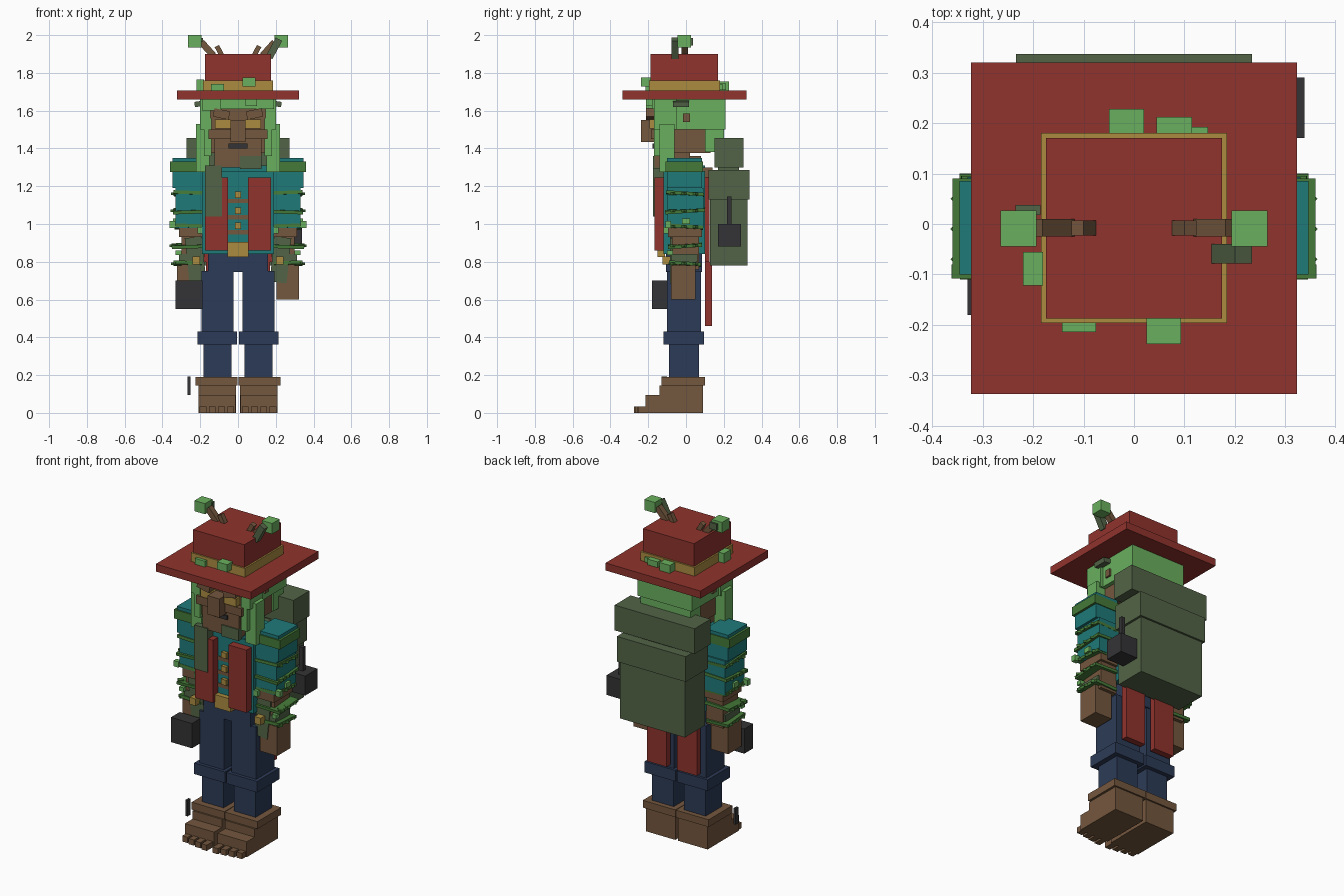
import bpy, bmesh, math
from mathutils import Matrix, Euler, Vector

def material(name, hexcode):
    m = bpy.data.materials.new(name)
    c = [int(hexcode[i:i + 2], 16) / 255 for i in (0, 2, 4)]
    lin = [v / 12.92 if v <= 0.04045 else ((v + 0.055) / 1.055) ** 2.4 for v in c]
    m.diffuse_color = (*lin, 1)
    return m

RED = material("red cloth", "90332D")
TEAL = material("teal cloth", "1F7A7A")
GREEN = material("light green", "6AB05E")
LEAF = material("leaf green", "457A38")
OLIVE = material("grey green", "536447")
BROWN = material("brown", "74573E")
GOLD = material("gold", "AB8C40")
NAVY = material("navy", "2C3B57")
DARK = material("charcoal", "343436")

def box(name, mat, x0, x1, y0, y1, z0, z1, rot=(0, 0, 0)):
    """Box from its limits, optionally turned about its own centre (degrees)."""
    bm = bmesh.new()
    bmesh.ops.create_cube(bm, size=1)
    me = bpy.data.meshes.new(name)
    bmesh.ops.scale(bm, vec=(abs(x1 - x0), y1 - y0, z1 - z0), verts=bm.verts)
    bm.to_mesh(me)
    bm.free()
    me.materials.append(mat)
    ob = bpy.data.objects.new(name, me)
    ob.location = ((x0 + x1) / 2, (y0 + y1) / 2, (z0 + z1) / 2)
    ob.rotation_euler = [math.radians(a) for a in rot]
    bpy.context.collection.objects.link(ob)
    return ob

def pair(name, mat, x0, x1, y0, y1, z0, z1, rot=(0, 0, 0)):
    """Mirrored left and right boxes, given for the +x side."""
    box(name + "_right", mat, x0, x1, y0, y1, z0, z1, rot)
    box(name + "_left", mat, -x1, -x0, y0, y1, z0, z1, (rot[0], -rot[1], -rot[2]))

# feet with toes
pair("foot", BROWN, .01, .21, -.14, .09, 0, .145)
pair("foot_front", BROWN, .012, .21, -.215, -.14, 0, .095)
pair("shoe_cuff", BROWN, .002, .224, -.13, .1, .145, .19)
for i in range(4):
    x = .02 + i * .049
    pair(f"toe_{i}", BROWN, x, x + .036, -.275 + i * .008, -.21, 0, .035)

# trousers
pair("shin", NAVY, .035, .183, -.09, .07, .19, .37)
pair("trouser_cuff", NAVY, .006, .214, -.12, .095, .362, .43)
pair("thigh", NAVY, .025, .193, -.1, .08, .43, .75)
box("hips", NAVY, -.16, .16, -.105, .085, .745, .85)

# torso, vest and coat tails
box("torso", TEAL, -.19, .19, -.12, .1, .84, 1.28)
box("collar", TEAL, -.16, .16, -.11, .1, 1.27, 1.31)
pair("vest_panel", RED, .052, .175, -.168, -.12, .86, 1.245)
pair("coat_tail", RED, .035, .17, .1, .138, .46, .8)
box("vest_back", RED, -.18, .18, .1, .125, .8, 1.25)
box("scarf", OLIVE, -.175, -.085, -.175, -.115, 1.04, 1.31)
box("belt_buckle", GOLD, -.055, .055, -.15, -.11, .825, .905)
for i, z in enumerate((1.155, 1.07, .99)):
    box(f"button_{i}", GOLD, -.017, .017, -.14, -.115, z - .017, z + .017)
    box(f"lacing_{i}", BROWN, -.052, .052, -.125, -.118, z - .045, z - .022)

# backpack with bedroll and pan
box("backpack", OLIVE, -.22, .22, .128, .325, .78, 1.14)
box("backpack_flap", OLIVE, -.234, .234, .12, .337, 1.13, 1.285)
box("bedroll", OLIVE, -.272, .272, .15, .305, 1.3, 1.455)
box("bedroll_strap", OLIVE, -.1, .1, .17, .28, 1.28, 1.31)
box("pan", DARK, .22, .338, .17, .29, .88, 1.0)
box("pan_handle", DARK, .265, .29, .216, .24, 1.0, 1.145)
pair("shoulder_strap", BROWN, .12, .17, .09, .14, 1.18, 1.3)

# arms
pair("upper_sleeve", TEAL, .19, .346, -.1, .085, 1.19, 1.35)
pair("shoulder_band", LEAF, .178, .36, -.108, .09, 1.275, 1.33)
pair("lower_sleeve", TEAL, .19, .33, -.098, .093, .98, 1.19)
pair("sleeve_cuff", BROWN, .175, .312, -.095, .085, .93, .982)
pair("forearm", BROWN, .185, .3, -.075, .07, .76, .94)
pair("forearm_patch", OLIVE, .18, .27, -.085, -.02, .69, .93, (0, 6, 0))
pair("wrist_wrap", OLIVE, .19, .312, -.08, .06, .8, .84)
pair("wrist_stud", GOLD, .2, .242, -.125, -.08, .785, .828)
pair("hand", BROWN, .205, .322, -.08, .05, .6, .78)

# leafy rings around the arms: slightly turned slabs
for i, (z, w, d) in enumerate(((1.16, .172, .2), (1.07, .178, .21), (.985, .16, .19),
                               (.885, .17, .18), (.79, .15, .17))):
    t = 4 if i % 2 else -4
    cx = .256 + .01 * (i > 2)
    pair(f"leaf_ring_{i}", LEAF, cx - w / 2, cx + w / 2, -d / 2 - .005, d / 2 - .005,
         z - .009, z + .009, (t, t / 2, 0))
    # pointed leaves sticking out at the side
    for k, y in enumerate((-.07, -.01, .05)):
        pair(f"ring_leaf_{i}_{k}", LEAF, cx + w / 2 - .026, cx + w / 2 + .006,
             y - .016, y + .016, z - .007, z + .007, (0, 0, 45))
pair("upper_bud", GREEN, .33, .362, -.108, -.08, .98, 1.015)
pair("middle_bud", GREEN, .315, .345, -.02, .02, 1.0, 1.03)
pair("inner_bud", GREEN, .185, .215, -.12, -.09, .95, .985)
pair("lower_bud", GREEN, .3, .33, -.1, -.07, .835, .86)

# lantern in the left hand and the small tool by the foot
box("lantern", DARK, -.33, -.187, -.18, -.095, .55, .702)
box("small_tool", DARK, -.267, -.252, -.13, -.1, .095, .192)

# head and face
box("neck", BROWN, -.1, .1, -.09, .08, 1.22, 1.36)
box("head", BROWN, -.16, .16, -.155, .13, 1.375, 1.65)
box("jaw", BROWN, -.125, .125, -.168, .02, 1.3, 1.5)
box("chin_moss", OLIVE, .01, .125, -.175, -.14, 1.29, 1.36)
box("nose", BROWN, -.04, .04, -.238, -.15, 1.435, 1.55)
box("mouth", DARK, -.05, .05, -.178, -.16, 1.4, 1.425)
pair("cheek", BROWN, .04, .155, -.185, -.14, 1.45, 1.5)
pair("eye", GOLD, .04, .122, -.192, -.15, 1.505, 1.553)
pair("brow", BROWN, .045, .13, -.212, -.15, 1.56, 1.605, (0, -12, 0))

# hair
box("hair_back", GREEN, -.185, .185, -.06, .208, 1.5, 1.665)
box("hair_back_lower", GREEN, -.17, .17, .1, .2, 1.38, 1.51)
box("fringe", GREEN, -.19, .19, -.18, -.05, 1.61, 1.665)
box("fringe_lock_left", GREEN, -.19, -.09, -.212, -.15, 1.6, 1.665)
box("fringe_lock_right", GREEN, .04, .1, -.212, -.15, 1.625, 1.665)
pair("temple_hair", GREEN, .145, .2, -.17, -.05, 1.5, 1.66)
pair("side_lock", GREEN, .15, .222, -.14, -.06, 1.275, 1.53)
pair("front_lock", GREEN, .14, .18, -.17, -.12, 1.36, 1.56)
pair("ear_twig", BROWN, .18, .196, -.015, .02, 1.54, 1.585)
pair("hair_leaf", OLIVE, .18, .23, -.07, .015, 1.622, 1.65, (0, 8, 0))

# hat
box("hat_brim", RED, -.323, .323, -.337, .32, 1.66, 1.706)
box("hat_band", GOLD, -.184, .184, -.196, .18, 1.7, 1.76)
box("hat_crown", RED, -.174, .174, -.187, .17, 1.755, 1.9)
for i, b in enumerate(((-.143, -.075, -.214, -.18, 1.706, 1.742), (.025, .093, -.238, -.18, 1.728, 1.775),
                       (-.22, -.18, -.122, -.055, 1.706, 1.765), (-.05, .02, .17, .228, 1.69, 1.755),
                       (.045, .115, .17, .212, 1.71, 1.745), (.1, .147, .17, .192, 1.71, 1.74))):
    box(f"hat_leaf_{i}", GREEN, *b)

# twigs with buds on top of the hat
pair("outer_twig", BROWN, .145, .18, -.025, .01, 1.88, 1.975, (0, 42, 0))
pair("inner_twig", BROWN, .086, .112, -.023, .007, 1.89, 1.945, (0, 28, 0))
pair("twig_bud", GREEN, .193, .264, -.045, .027, 1.935, 2.0)
box("twig_leaf_right", OLIVE, .172, .21, -.078, -.04, 1.875, 1.985, (0, 28, 0))
box("twig_leaf_left", OLIVE, -.235, -.185, .018, .038, 1.945, 1.985)
